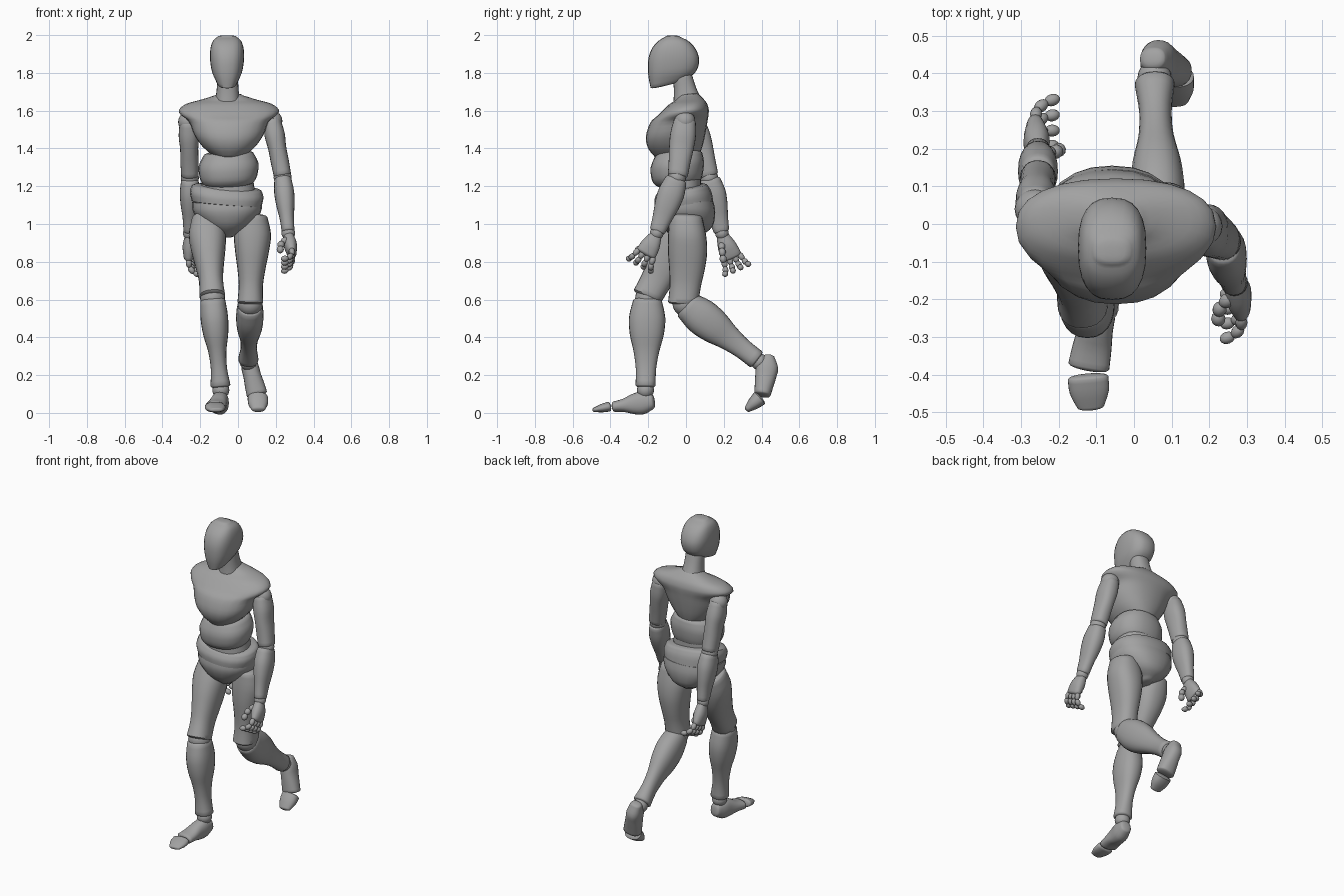
import bpy, bmesh, math
from mathutils import Vector

cube = bpy.data.objects.get("Cube")
if cube:
    bpy.data.objects.remove(cube)

shade = (0.36, 0.36, 0.36, 1)
grey = bpy.data.materials.new("mid_grey")
grey.use_nodes = True
grey.diffuse_color = shade
grey.node_tree.nodes["Principled BSDF"].inputs["Base Color"].default_value = shade


def finish(name, bm):
    bmesh.ops.recalc_face_normals(bm, faces=bm.faces)
    mesh = bpy.data.meshes.new(name)
    bm.to_mesh(mesh)
    bm.free()
    mesh.materials.append(grey)
    obj = bpy.data.objects.new(name, mesh)
    bpy.context.collection.objects.link(obj)
    bpy.ops.object.select_all(action='DESELECT')
    obj.select_set(True)
    bpy.context.view_layer.objects.active = obj
    bpy.ops.object.shade_smooth_by_angle(angle=math.radians(50))


def blend(before, start, end, after, t):
    """Smooth curve from start to end that passes through both."""
    leave, arrive = (end - before) / 2, (after - start) / 2
    ease = t * t * (3 - 2 * t)
    return (start.lerp(end, ease) + leave * (t * (1 - t) ** 2) - arrive * (t * t * (1 - t)))


def skin(name, sections, power=2.3, cap=0.015, sides=24, steps=3):
    """Loft through sections of (centre, side vector, depth vector), with rounded ends."""
    padded = [sections[0], *sections, sections[-1]]
    rings = []
    for i in range(len(sections) - 1):
        for k in range(steps):
            rings.append([blend(*track, k / steps) for track in zip(*padded[i:i + 4])])
    rings.append(sections[-1])

    def rounded(end, inner):
        centre, side, depth = end
        out = (centre - inner[0]).normalized() * cap
        angles = [math.radians(a) for a in (25, 50, 70)]
        return [(centre + out * math.sin(a), side * math.cos(a), depth * math.cos(a)) for a in angles]

    rings = rounded(rings[0], rings[1])[::-1] + rings + rounded(rings[-1], rings[-2])
    bm = bmesh.new()
    loops = []
    for centre, side, depth in rings:
        loop = []
        for j in range(sides):
            angle = math.tau * j / sides
            u, v = (math.copysign(abs(f) ** (2 / power), f) for f in (math.cos(angle), math.sin(angle)))
            loop.append(bm.verts.new(centre + side * u + depth * v))
        loops.append(loop)
    for low, high in zip(loops, loops[1:]):
        for j in range(sides):
            k = (j + 1) % sides
            bm.faces.new((low[j], low[k], high[k], high[j]))
    bm.faces.new(loops[0])
    bm.faces.new(loops[-1])
    finish(name, bm)


def trunk(name, x, sections, roll=0.0, **shape):
    """Sections hold half width, front y and z, back y and z."""
    rings = []
    for width, *points in sections:
        front, back = Vector((x, *points[:2])), Vector((x, *points[2:]))
        rings.append(((front + back) / 2, Vector((width, 0, width * roll)), (back - front) / 2))
    skin(name, rings, **shape)


def frame(start, end):
    """Axis, sideways and depth directions of a bone."""
    axis = (end - start).normalized()
    side = (Vector((1, 0, 0)) - axis * axis.x).normalized()
    return axis, side, side.cross(axis)


def limb(name, start, end, widths, depths, bow=0.0, **shape):
    """Evenly spaced half widths and half depths along a bone."""
    start, end = Vector(start), Vector(end)
    axis, side, deep = frame(start, end)
    rings = []
    for i, (w, d) in enumerate(zip(widths, depths)):
        t = i / (len(widths) - 1)
        rings.append((start.lerp(end, t) + deep * bow * math.sin(math.pi * t), side * w, deep * d))
    skin(name, rings, **shape)


def ball(name, place, radius):
    bm = bmesh.new()
    bmesh.ops.create_uvsphere(bm, u_segments=20, v_segments=12, radius=radius)
    bmesh.ops.translate(bm, verts=bm.verts, vec=place)
    finish(name, bm)


def bead(bm, p, q, radius):
    bone = q - p
    made = bmesh.ops.create_uvsphere(bm, u_segments=12, v_segments=8, radius=1)["verts"]
    bmesh.ops.scale(bm, verts=made, vec=(radius, radius, bone.length * 0.6))
    bmesh.ops.rotate(bm, verts=made, matrix=bone.to_track_quat('Z', 'Y').to_matrix())
    bmesh.ops.translate(bm, verts=made, vec=(p + q) / 2)


def hand(side, wrist, knuckles, inward):
    """Palm, four curled fingers and a thumb, each finger a chain of beads."""
    limb(side + "_palm", wrist, knuckles, (.026, .035, .026), (.033, .05, .055))
    wrist, knuckles = Vector(wrist), Vector(knuckles)
    down, _, across = frame(wrist, knuckles)
    into = Vector((inward, 0, 0))
    bm = bmesh.new()
    for i in range(4):
        spread = across * (i - 1.5)
        joint = knuckles + spread * .029
        for drop, curl in ((.04, .006), (.028, .026), (.008, .034)):
            tip = joint + down * drop + into * curl + spread * .006
            bead(bm, joint, tip, .016)
            joint = tip
    joint = wrist.lerp(knuckles, .3) + into * .01 - across * .02
    for drop, curl in ((.025, .035), (.035, .015), (.035, .004)):
        tip = joint + down * drop + into * curl - across * .01
        bead(bm, joint, tip, .019)
        joint = tip
    finish(side + "_fingers", bm)


# Head and neck
trunk("head", -.058, [(.05, -.187, 1.72, .01, 1.77), (.078, -.2, 1.79, .055, 1.81),
                      (.09, -.2, 1.87, .07, 1.87), (.088, -.18, 1.93, .052, 1.925),
                      (.075, -.145, 1.97, .015, 1.967), (.052, -.11, 1.99, -.03, 1.99)],
      cap=.01, power=2.6)
limb("neck", (-.055, .01, 1.63), (-.055, -.02, 1.79), (.07, .058, .055), (.08, .06, .05))

# Torso
trunk("chest", -.048, [(.08, -.165, 1.355, .07, 1.36), (.14, -.2, 1.4, .09, 1.42),
                       (.185, -.213, 1.46, .105, 1.49), (.212, -.19, 1.535, .115, 1.55),
                       (.255, -.155, 1.57, .12, 1.585), (.264, -.125, 1.6, .12, 1.61),
                       (.225, -.09, 1.633, .11, 1.64), (.14, -.055, 1.655, .09, 1.665),
                       (.075, -.04, 1.675, .07, 1.685)], cap=.012)
trunk("ribs", -.05, [(.135, -.155, 1.2, .08, 1.235), (.152, -.18, 1.23, .09, 1.27),
                     (.158, -.187, 1.3, .095, 1.33), (.13, -.16, 1.365, .085, 1.38)], roll=.05)
limb("waist", (-.055, -.03, 1.28), (-.055, -.03, 1.13), (.13, .14, .15), (.11, .11, .115))
trunk("hip_band", -.06, [(.185, -.165, 1.1, .145, 1.115), (.195, -.165, 1.14, .135, 1.17),
                         (.185, -.145, 1.175, .115, 1.205)], roll=-.08)
trunk("pelvis", -.058, [(.185, -.16, 1.11, .145, 1.12), (.178, -.165, 1.06, .155, 1.06),
                        (.12, -.135, .99, .14, .985), (.045, -.075, .94, .09, .945)])


def leg(side, hip, knee, ankle, heel, instep, toe_root, toe_tip, foot_depths, toe_depths):
    knee, ankle = Vector(knee), Vector(ankle)
    gap = (ankle - knee).normalized() * .025
    limb(side + "_thigh", hip, knee, (.075, .098, .09, .075, .064, .068),
         (.085, .1, .104, .095, .083, .08), bow=.015)
    ball(side + "_knee", knee + gap / 2, .066)
    limb(side + "_shin", knee + gap, ankle, (.066, .073, .066, .048, .043, .053),
         (.076, .096, .09, .068, .054, .053))
    ball(side + "_ankle", ankle + gap, .045)
    limb(side + "_foot", heel, instep, (.035, .046, .047, .052, .055), foot_depths, cap=.012)
    limb(side + "_toes", toe_root, toe_tip, (.054, .052, .036), toe_depths, cap=.01)


# Trailing left leg and leading right leg
leg("left", (.08, 0, 1.04), (.065, -.015, .585), (.055, .37, .285),
    (.05, .44, .295), (.1, .405, .1), (.105, .39, .078), (.108, .325, .02),
    (.03, .058, .056, .05, .044), (.042, .034, .018))
leg("right", (-.17, -.02, 1.03), (-.136, -.203, .62), (-.093, -.214, .145),
    (-.085, -.178, .06), (-.12, -.378, .033), (-.122, -.408, .033), (-.115, -.485, .016),
    (.04, .06, .054, .036, .028), (.026, .022, .012))


def arm(side, shoulder, elbow, wrist, knuckles, inward):
    shoulder, elbow, wrist = Vector(shoulder), Vector(elbow), Vector(wrist)
    gap = (wrist - elbow).normalized() * .03
    ball(side + "_shoulder", shoulder, .055)
    limb(side + "_upper_arm", shoulder, elbow, (.046, .054, .048, .048, .046),
         (.058, .068, .065, .058, .053))
    ball(side + "_elbow", elbow + gap / 2, .048)
    limb(side + "_forearm", elbow + gap, wrist, (.046, .053, .048, .038, .034),
         (.058, .07, .065, .052, .042))
    ball(side + "_wrist", wrist + gap / 2, .036)
    hand(side, wrist + gap, knuckles, inward)


# Left arm swung forward, right arm swung back
arm("left", (.18, -.006, 1.545), (.235, -.043, 1.26), (.265, -.15, .965), (.285, -.21, .847), -1)
arm("right", (-.262, .04, 1.54), (-.255, .118, 1.26), (-.255, .187, .965), (-.262, .24, .828), 1)
